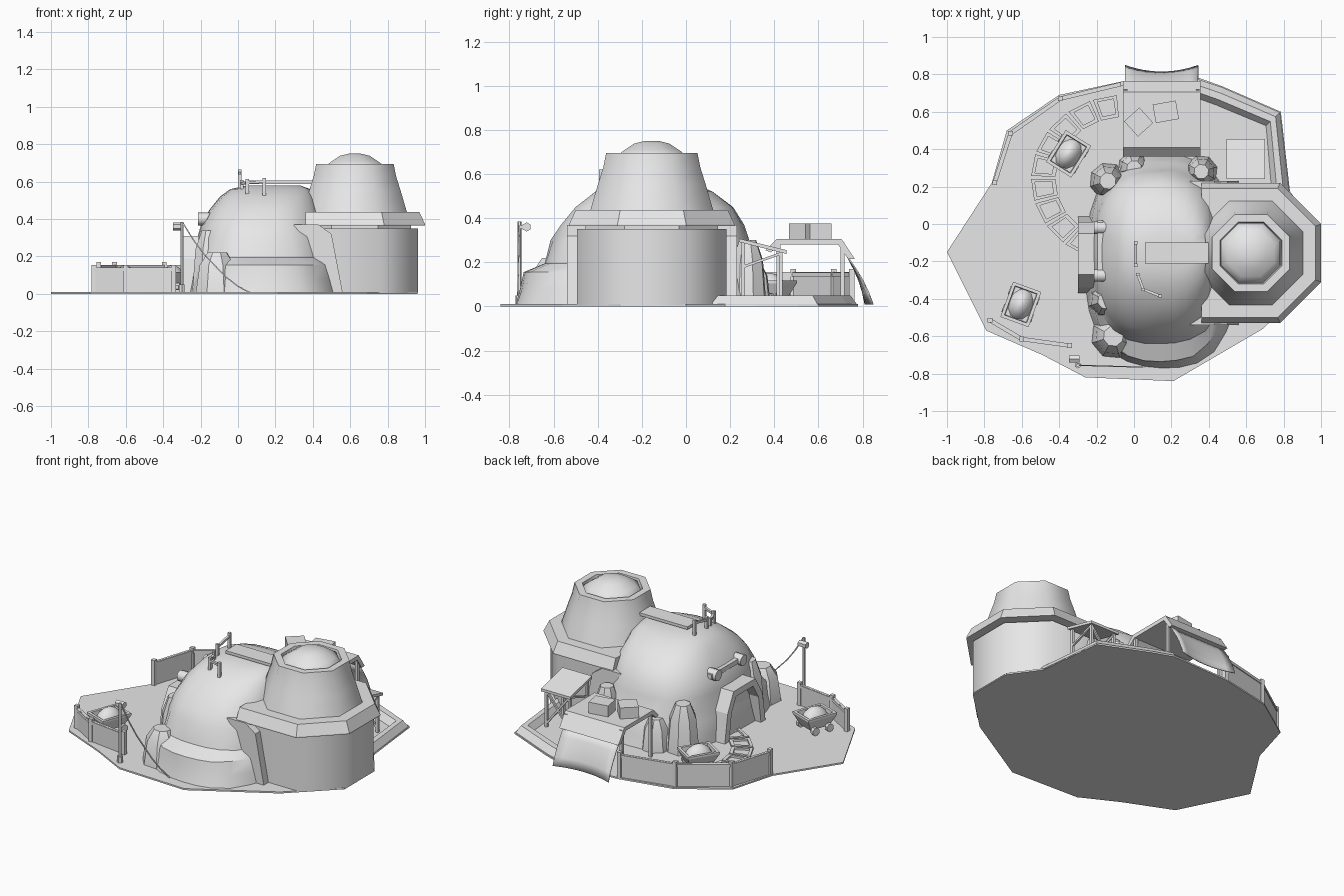
import bpy, bmesh, math, random
from mathutils import Vector, Matrix

if "Cube" in bpy.data.objects:
    bpy.data.objects.remove(bpy.data.objects["Cube"])

random.seed(4)
grey = bpy.data.materials.new("plain grey")
grey.diffuse_color = (0.8, 0.8, 0.8, 1)
grey.use_nodes = True
grey.node_tree.nodes["Principled BSDF"].inputs["Base Color"].default_value = grey.diffuse_color


def build(name, verts, faces, smooth=None, matrix=None):
    bm = bmesh.new()
    vs = [bm.verts.new(v) for v in verts]
    for f in faces:
        bm.faces.new([vs[i] for i in f])
    bmesh.ops.recalc_face_normals(bm, faces=bm.faces)
    me = bpy.data.meshes.new(name)
    bm.to_mesh(me)
    bm.free()
    me.materials.append(grey)
    ob = bpy.data.objects.new(name, me)
    bpy.context.collection.objects.link(ob)
    if matrix:
        ob.matrix_world = matrix
    if smooth:
        bpy.ops.object.select_all(action='DESELECT')
        ob.select_set(True)
        bpy.context.view_layer.objects.active = ob
        bpy.ops.object.shade_smooth_by_angle(angle=math.radians(smooth))
    return ob


def loft(name, rings, smooth=None, matrix=None, closed=False):
    """Skin equal-sized rings; cap both ends, or join the last to the first."""
    n, m = len(rings[0]), len(rings)
    faces = [[k * n + i, k * n + (i + 1) % n, (k + 1) % m * n + (i + 1) % n, (k + 1) % m * n + i]
             for k in range(m if closed else m - 1) for i in range(n)]
    if not closed:
        faces += [list(range(n))[::-1], list(range((m - 1) * n, m * n))]
    return build(name, [v for r in rings for v in r], faces, smooth, matrix)


def prism(name, profile, axis, a, b):
    """Extrude a 2D profile along x (profile y,z), y (profile x,z) or z (profile x,y)."""
    put = {'x': lambda p, t: (t, p[0], p[1]), 'y': lambda p, t: (p[0], t, p[1]),
           'z': lambda p, t: (p[0], p[1], t)}[axis]
    return loft(name, [[put(p, t) for p in profile] for t in (a, b)])


def bar(name, p, q, w, h=None, sides=4, smooth=None):
    """Straight bar from p to q; w wide, h deep."""
    p, q = Vector(p), Vector(q)
    d = (q - p).normalized()
    side = d.cross(Vector((0, 0, 1)))
    side = side.normalized() if side.length > 1e-4 else Vector((1, 0, 0))
    up = side.cross(d)
    h = h or w
    k = 0.5 / math.cos(math.pi / sides)
    ang = [2 * math.pi * (i + .5) / sides for i in range(sides)]
    off = [side * (w * k * math.cos(a)) + up * (h * k * math.sin(a)) for a in ang]
    return loft(name, [[e + o for o in off] for e in (p, q)], smooth)


def box(name, c, s, rot=0):
    x, y, z = (v / 2 for v in s)
    ring = [(-x, -y), (x, -y), (x, y), (-x, y)]
    return loft(name, [[(a, b, t) for a, b in ring] for t in (-z, z)],
                matrix=Matrix.Translation(c) @ Matrix.Rotation(math.radians(rot), 4, 'Z'))


def octagon(r, z, cx=.625, cy=-.155, back=None):
    """Octagon of apothem r; back squares off the -x side at that x."""
    t = r * math.tan(math.pi / 8)
    pts = [(r, -t), (r, t), (t, r), (-t, r), (-r, t), (-r, -t), (-t, -r), (t, -r)]
    out = [(cx + a, cy + b, z) for a, b in pts]
    if back is not None:
        out[3:7] = [(back, cy + r, z), (back, cy + t, z), (back, cy - t, z), (back, cy - r, z)]
    return out


# Ground slab
prism("ground", [(-1, -.15), (-.79, -.57), (-.49, -.7), (-.26, -.82), (.21, -.84), (.69, -.56),
                 (.96, -.3), (.96, 0), (.83, .18), (.785, .6), (.475, .735), (.35, .78), (-.05, .765),
                 (-.4, .69), (-.68, .5), (-.76, .22)], 'z', 0, .01)

# Raised bank along the back right edge
edge = [((.84, .12), (-1, 0)), ((.785, .6), (-.8, -.75)), ((.475, .735), (-.35, -1)), ((.34, .78), (-.25, -1))]
loft("bank", [[(x + nx * d, y + ny * d, z) for d, z in ((0, .002), (.035, .05), (.07, .05), (.105, .002))]
              for (x, y), (nx, ny) in edge])

# Rounded main dome, skinned from uneven oval levels: z, x range, y range
levels = [(.005, -.26, .56, -.77, .37), (.08, -.25, .54, -.75, .35), (.155, -.24, .52, -.73, .33),
          (.195, -.23, .5, -.645, .31), (.3, -.215, .48, -.61, .285), (.37, -.195, .46, -.565, .26),
          (.45, -.15, .44, -.5, .21), (.52, -.095, .41, -.41, .12), (.56, -.04, .385, -.32, .03),
          (.58, .05, .33, -.24, -.05)]
rings = []
for z, x0, x1, y0, y1 in levels:
    ring = []
    for i in range(28):
        a = 2 * math.pi * i / 28
        c, s = math.cos(a), math.sin(a)
        k = (1 + random.uniform(-.012, .012)) * (abs(c) ** 2.6 + abs(s) ** 2.6) ** (-1 / 2.6)
        ring.append(((x0 + x1) / 2 + (x1 - x0) / 2 * k * c, (y0 + y1) / 2 + (y1 - y0) / 2 * k * s, z))
    rings.append(ring)
loft("dome", rings, 32)

# Rock lumps at the dome foot
for x, y, r, h in ((-.14, .23, .09, .3), (-.15, -.41, .09, .34), (-.11, -.6, .11, .22),
                   (.0, .3, .08, .2), (.36, .28, .08, .3)):
    loft("rock_lump", [[(x + r * k * math.cos(i * math.pi / 4 + .3), y + r * k * math.sin(i * math.pi / 4 + .3), z)
                        for i in range(8)] for z, k in ((.005, 1.1), (h * .7, .9), (h, .5))], 35)

# Tower: buttress wall, body, rim, sloped upper part with recessed cap
prism("buttress", [(.3, .005), (.56, .005), (.5, .32), (.43, .37), (.3, .37)], 'y', -.54, .23)
loft("tower_body", [octagon(.338, z, back=.42) for z in (.005, .35)], 50)
loft("tower_rim", [octagon(r, z, back=.36) for r, z in ((.375, .365), (.375, .372), (.345, .437))])
loft("tower_neck", [octagon(.3, z) for z in (.34, .37)])
loft("tower_top", [octagon(r, z) for r, z in
                   ((.28, .43), (.245, .55), (.22, .63), (.207, .695), (.165, .695), (.16, .665))], 50)
loft("tower_cap", [octagon(r, z) for r, z in
                   ((.16, .66), (.155, .685), (.125, .708), (.08, .738), (.03, .75))], 50)

# Roof walkway and handrails
box("walkway", (.24, -.155, .597), (.36, .11, .018))
posts = [(.01, -.1, .665), (.01, -.22, .64), (.02, -.27, .61), (.05, -.35, .615), (.14, -.385, .62)]
for x, y, z in posts:
    bar("handrail_post", (x, y, .5), (x, y, z), .018)
for i, j in ((0, 1), (2, 3), (3, 4)):
    a, b = Vector(posts[i]), Vector(posts[j])
    bar("handrail", a - Vector((0, 0, .02)), b - Vector((0, 0, .02)), .014)

# Doorway arch on the left, door and drums above it
outer = [(-.37, .005), (-.34, .19), (-.27, .31), (-.05, .31), (.01, .19), (.04, .005)]
inner = [(-.005, .005), (-.03, .18), (-.075, .27), (-.245, .27), (-.3, .18), (-.325, .005)]
prism("door_frame", outer + inner, 'x', -.3, -.1)
prism("door", inner, 'x', -.235, -.2)
for y in (-.02, -.275):
    bar("drum", (-.215, y, .4), (-.12, y, .4), .065, sides=10, smooth=40)
bar("drum_mount", (-.18, -.3, .4), (-.18, .02, .4), .03, .03)

# Canopy at the back with hanging cloth and crates
prism("canopy", [(.36, .255), (.41, .305), (.705, .305), (.765, .215), (.735, .215), (.69, .28),
                 (.425, .28), (.385, .245)], 'x', -.06, .355)
nu, nv = 8, 4
cloth = []
for v in range(nv + 1):
    for u in range(nu + 1):
        s, t = 2 * u / nu - 1, v / nv
        cloth.append((.148 + .195 * s, .735 + t * (.08 + .035 * s * s) + .012 * math.sin(t * math.pi), .225 - .215 * t))
cl = build("hanging_cloth", cloth, [[v * (nu + 1) + u, v * (nu + 1) + u + 1, (v + 1) * (nu + 1) + u + 1,
                                     (v + 1) * (nu + 1) + u] for v in range(nv) for u in range(nu)], 40)
cl.modifiers.new("thickness", 'SOLIDIFY').thickness = .006
for x in (-.045, .34):
    bar("canopy_post", (x, .71, .005), (x, .71, .29), .018)
    bar("canopy_post", (x, .42, .005), (x, .42, .29), .018)
box("crate", (.025, .545, .34), (.11, .11, .07), 42)
box("crate", (.17, .6, .34), (.125, .1, .07), 10)

# Lean-to shelter beside the tower
prism("shelter_roof", [(.24, .292), (.24, .308), (.455, .255), (.455, .238)], 'x', .495, .7)
for x in (.515, .68):
    bar("shelter_post", (x, .43, .005), (x, .43, .25), .016)
    bar("shelter_post", (x, .26, .005), (x, .26, .3), .016)
    bar("shelter_brace", (x, .26, .18), (x, .43, .24), .012)
bar("shelter_brace", (.515, .43, .03), (.68, .43, .24), .012)
bar("shelter_brace", (.68, .43, .03), (.515, .43, .24), .012)


# Fences: boards with top rail and posts
def fence(points, h):
    for (ax, ay), (bx, by) in zip(points, points[1:]):
        bar("fence_board", (ax, ay, .01 + h / 2), (bx, by, .01 + h / 2), .012, h)
        bar("fence_rail", (ax, ay, h), (bx, by, h), .022, .018)
    for x, y in points:
        bar("fence_post", (x, y, .005), (x, y, h + .025), .025)


fence([(-.06, .75), (-.395, .67), (-.66, .485), (-.745, .22)], .145)
fence([(-.77, -.515), (-.6, -.615), (-.345, -.65)], .13)

# Lamp pole with sagging wire
bar("lamp_pole", (-.3, -.755, .005), (-.3, -.755, .385), .016, sides=6)
bar("pole_foot", (-.3, -.755, .005), (-.3, -.755, .05), .03, sides=6)
bar("lamp_arm", (-.3, -.755, .36), (-.3, -.72, .36), .012)
bar("lamp", (-.348, -.722, .36), (-.292, -.722, .36), .036, sides=6)
wire = [(-.295, -.755, .38), (-.24, -.757, .29), (-.18, -.759, .21), (-.07, -.762, .095), (0, -.764, .04), (.06, -.766, .008)]
for p, q in zip(wire, wire[1:]):
    bar("wire", p, q, .006)


# Loaded carts: hollow tapered tub, heap and four wheels
def cart(x, y, rot):
    m = Matrix.Translation((x, y, 0)) @ Matrix.Rotation(math.radians(rot), 4, 'Z')

    def rect(w, d, z):
        return [(-w, -d, z), (w, -d, z), (w, d, z), (-w, d, z)]
    loft("cart_tub", [rect(.05, .065, .035), rect(.08, .1, .105), rect(.08, .1, .118),
                      rect(.063, .083, .118), rect(.06, .08, .09)], matrix=m)
    loft("cart_heap", [[(w * math.cos(i * math.pi / 6) * k, d * math.sin(i * math.pi / 6) * k, z) for i in range(12)]
                       for w, d, k, z in ((.065, .085, 1, .088), (.06, .08, .85, .12), (.05, .07, .55, .143), (.05, .07, .15, .152))],
         50, m)
    for sx in (-1, 1):
        for yy in (-.05, .05):
            a, b = m @ Vector((sx * .062, yy, .035)), m @ Vector((sx * .084, yy, .035))
            bar("cart_wheel", a, b, .046, sides=8, smooth=40)


cart(-.605, -.43, -20)
cart(-.35, .375, -32)

# Curved row of framed paving tiles
for i in range(9):
    a0, a1 = (math.radians(94 + 17 * (i + e)) for e in (.05, .93))

    def corners(g, r0, r1, z):
        return [(-.05 + .5 * r * math.cos(a), .24 + .45 * r * math.sin(a), z)
                for r, a in ((r0, a0 + g), (r1, a0 + g), (r1, a1 - g), (r0, a1 - g))]
    loft("tile_frame", [corners(0, .74, 1, .005), corners(0, .74, 1, .022),
                        corners(.04, .78, .96, .022), corners(.04, .78, .96, .005)], closed=True)
